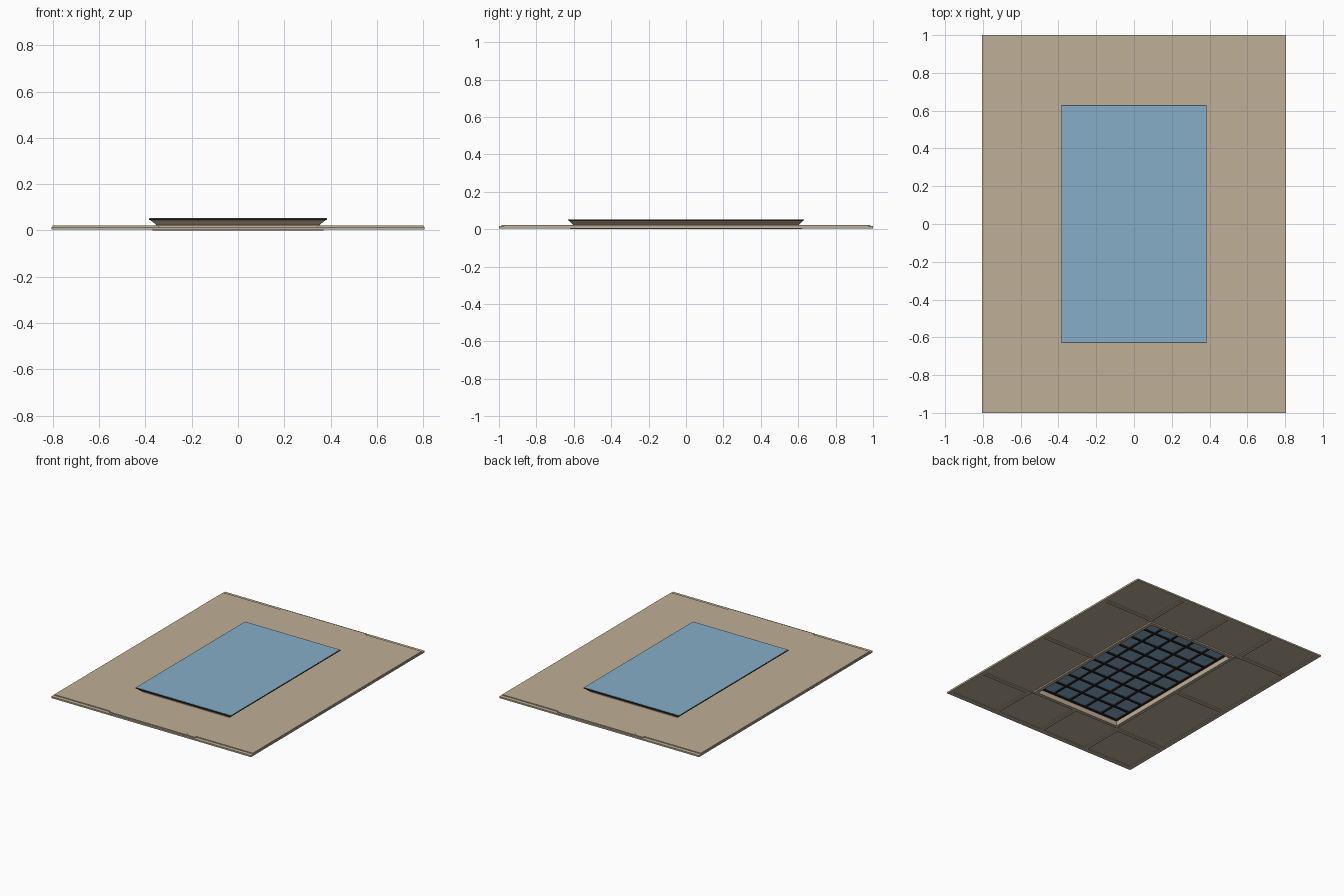
import bpy
import bmesh

cube = bpy.data.objects.get("Cube")
if cube:
    bpy.data.objects.remove(cube, do_unlink=True)


def material(name, rgb):
    m = bpy.data.materials.new(name)
    m.use_nodes = True
    m.diffuse_color = (*rgb, 1)
    m.node_tree.nodes["Principled BSDF"].inputs["Base Color"].default_value = (*rgb, 1)
    return m


BEIGE = material("beige panel", (0.52, 0.43, 0.31))
DARK = material("dark trim", (0.02, 0.015, 0.012))
BLUE = material("blue glass", (0.24, 0.42, 0.58))


def finish(name, bm, mat):
    bmesh.ops.recalc_face_normals(bm, faces=bm.faces[:])
    mesh = bpy.data.meshes.new(name)
    bm.to_mesh(mesh)
    bm.free()
    mesh.materials.append(mat)
    obj = bpy.data.objects.new(name, mesh)
    bpy.context.collection.objects.link(obj)
    return obj


def add_box(bm, x0, x1, y0, y1, z0, z1):
    verts = bmesh.ops.create_cube(bm, size=1)["verts"]
    bmesh.ops.scale(bm, vec=(x1 - x0, y1 - y0, z1 - z0), verts=verts)
    bmesh.ops.translate(bm, vec=((x0 + x1) / 2, (y0 + y1) / 2, (z0 + z1) / 2), verts=verts)


def boxes(name, items, mat):
    bm = bmesh.new()
    for item in items:
        add_box(bm, *item)
    return finish(name, bm, mat)


def ring(name, profile, mat):
    """Sweep a closed profile of (half width, half length, height) round a rectangle."""
    bm = bmesh.new()
    loops = [[bm.verts.new((sx * hx, sy * hy, z))
              for sx, sy in ((-1, -1), (1, -1), (1, 1), (-1, 1))] for hx, hy, z in profile]
    for a, b in zip(loops, loops[1:] + loops[:1]):
        for i in range(4):
            j = (i + 1) % 4
            bm.faces.new((a[i], a[j], b[j], b[i]))
    return finish(name, bm, mat)


def flat_ring(name, outer, inner, z0, z1, mat):
    return ring(name, [(*outer, z0), (*outer, z1), (*inner, z1), (*inner, z0)], mat)


W, L = 0.805, 1.0          # half size of the whole panel
OX, OY = 0.345, 0.595      # half size of the opening

# Stepped deck around the opening
flat_ring("base_sheet", (W, L), (OX, OY), 0.010, 0.016, BEIGE)
flat_ring("top_deck", (0.80, 0.972), (OX, OY), 0.016, 0.022, BEIGE)
boxes("deck_tabs", [(-OX, OX, 0.972, 0.987, 0.016, 0.022),
                    (-OX, OX, -0.987, -0.972, 0.016, 0.022)], BEIGE)

# Underside rim, curb and ribs that part the recessed panels
flat_ring("edge_rim", (W, L), (W - 0.03, L - 0.035), 0.005, 0.010, BEIGE)
flat_ring("opening_curb", (OX + 0.025, OY + 0.025), (OX, OY), 0.0, 0.010, BEIGE)
ribs = []
for s in (-1, 1):
    for x in (0.0, 0.39):
        for t in (-1, 1):
            lo, hi = sorted((s * (OY + 0.025), s * (L - 0.035)))
            ribs.append((t * x - 0.014, t * x + 0.014, lo, hi, 0.004, 0.010))
            if x == 0:
                break
    for y in (-0.64, 0.0, 0.64):
        lo, hi = sorted((s * (OX + 0.025), s * (W - 0.03)))
        ribs.append((lo, hi, y - 0.014, y + 0.014, 0.004, 0.010))
boxes("underside_ribs", ribs, BEIGE)

# Flared skylight frame with a dark top rim
ring("skylight_frame", [(0.355, 0.605, 0.016), (0.355, 0.605, 0.026), (0.380, 0.625, 0.046),
                        (0.355, 0.605, 0.046), (OX, OY, 0.026), (OX, OY, 0.016)], BEIGE)
flat_ring("skylight_rim", (0.385, 0.63, ), (OX, OY), 0.046, 0.051, DARK)

# Glass with a grid of bars below it
boxes("skylight_glass", [(-0.383, 0.383, -0.628, 0.628, 0.049, 0.053)], BLUE)
COLS, ROWS, B = 5, 9, 0.006
bars = []
for i in range(COLS + 1):
    x = OX * (2 * i / COLS - 1)
    bars.append((x - B, x + B, -OY, OY, 0.040, 0.049))
for i in range(ROWS + 1):
    y = OY * (2 * i / ROWS - 1)
    bars.append((-OX, OX, y - B, y + B, 0.040, 0.049))
boxes("glazing_bars", bars, DARK)
